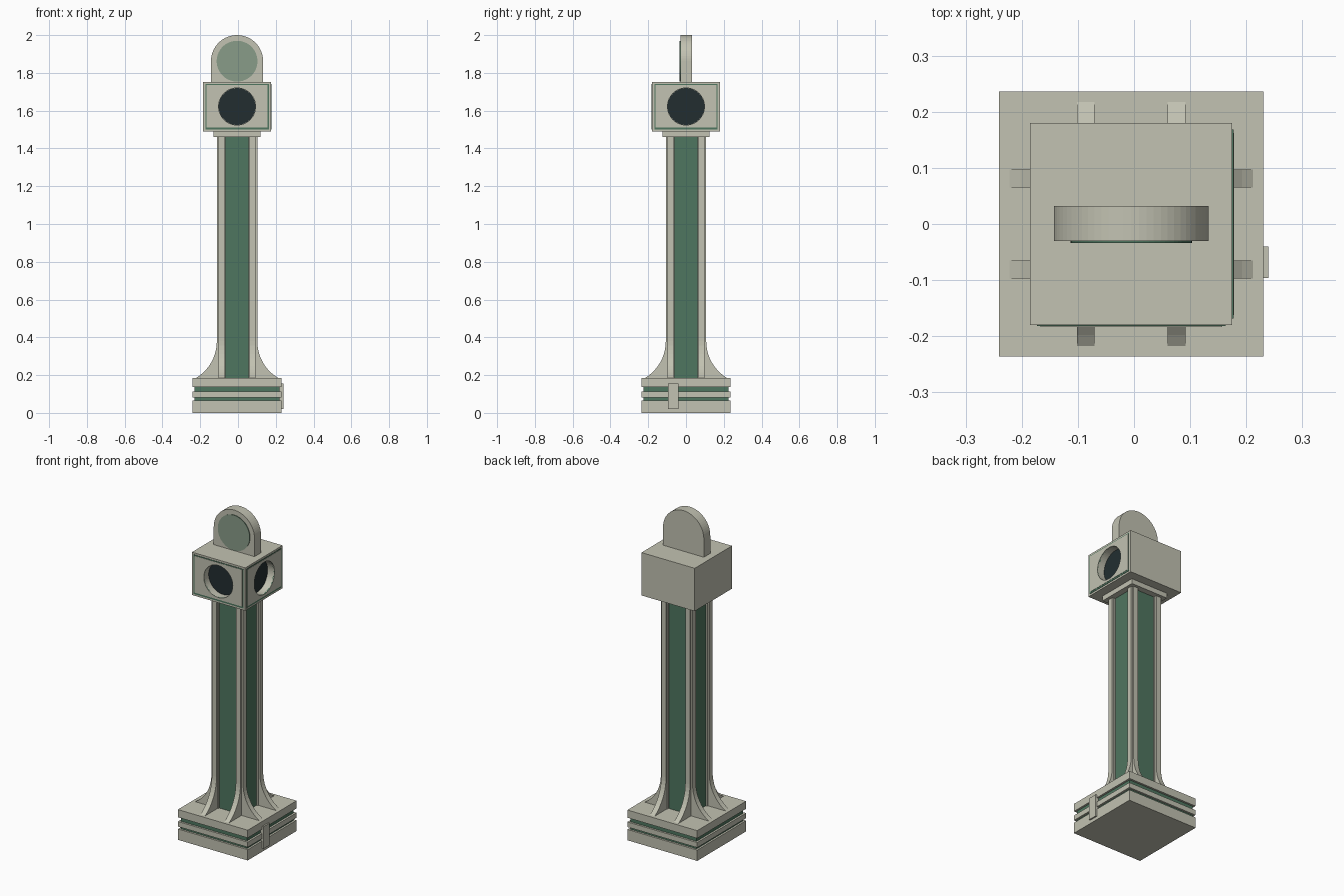
import bpy, bmesh, math
from mathutils import Matrix

if "Cube" in bpy.data.objects:
    bpy.data.objects.remove(bpy.data.objects["Cube"])

CX = -0.005  # tower axis; the door plate sticks out on +x


def material(name, rgb):
    m = bpy.data.materials.new(name)
    m.diffuse_color = (*rgb, 1)
    m.use_nodes = True
    m.node_tree.nodes["Principled BSDF"].inputs["Base Color"].default_value = m.diffuse_color
    return m


STONE = material("warm_stone", (0.54, 0.54, 0.445))
GREEN = material("copper_green", (0.078, 0.18, 0.115))
PALE = material("pale_green", (0.25, 0.335, 0.25))
DARK = material("dark_opening", (0.016, 0.027, 0.03))


def finish(name, bm, mat):
    bmesh.ops.recalc_face_normals(bm, faces=bm.faces)
    me = bpy.data.meshes.new(name)
    bm.to_mesh(me)
    bm.free()
    ob = bpy.data.objects.new(name, me)
    bpy.context.collection.objects.link(ob)
    me.materials.append(mat)
    return ob


def box(name, x, y, z, mat, turn=0):
    """Box from ranges around the tower axis, turned about it."""
    bm = bmesh.new()
    bmesh.ops.create_cube(bm, size=1)
    for v in bm.verts:
        v.co = [r[0] + (c + 0.5) * (r[1] - r[0]) for r, c in zip((x, y, z), v.co)]
    bm.transform(Matrix.Translation((CX, 0, 0)) @ Matrix.Rotation(turn, 4, 'Z'))
    return finish(name, bm, mat)


def slab(name, half, z0, z1, mat):
    return box(name, (-half, half), (-half, half), (z0, z1), mat)


def extrude(name, profile, y0, y1, mat, turn=0):
    """Extrude an (x, z) outline along y, then turn it about the axis."""
    bm = bmesh.new()
    f = bm.faces.new([bm.verts.new((x, y0, z)) for x, z in profile])
    r = bmesh.ops.extrude_face_region(bm, geom=[f])
    for v in r["geom"]:
        if isinstance(v, bmesh.types.BMVert):
            v.co.y = y1
    bm.transform(Matrix.Translation((CX, 0, 0)) @ Matrix.Rotation(turn, 4, 'Z'))
    return finish(name, bm, mat)


def circle(r, z, n=64):
    return [(r * math.cos(2 * math.pi * i / n), z + r * math.sin(2 * math.pi * i / n))
            for i in range(n)]


# Banded plinth: stone courses with recessed green grooves
for i, (a, b) in enumerate([(0, 0.066), (0.081, 0.112), (0.138, 0.185)]):
    slab(f"plinth_course_{i}", 0.236, a, b, STONE)
for i, (a, b) in enumerate([(0.066, 0.081), (0.112, 0.138)]):
    slab(f"plinth_groove_{i}", 0.224, a, b, GREEN)
box("door_plate", (0.22, 0.245), (-0.096, -0.04), (0.02, 0.155), STONE)

# Shaft with two flared ribs on each face
slab("shaft_core", 0.088, 0.185, 1.46, GREEN)
flare = [(0.06, 0.185)]
for i in range(10, -1, -1):
    t = math.radians(60) * i / 10
    flare.append((0.107 + 0.22 * (1 - math.cos(t)), 0.38 - 0.225 * math.sin(t)))
flare += [(0.107, 1.46), (0.06, 1.46)]
for side in range(4):
    for j, s in enumerate((-1, 1)):
        extrude(f"rib_{side}_{j}", flare, s * 0.065, s * 0.097, STONE, side * math.pi / 2)

# Head block on its collar
slab("collar", 0.125, 1.46, 1.49, STONE)
head = slab("head_block", 0.18, 1.49, 1.752, STONE)

# Round recessed openings with framed plates on the front and right
for side, turn in (("front", 0), ("right", math.pi / 2)):
    trim = box(f"{side}_trim", (-0.168, 0.168), (-0.182, -0.175), (1.501, 1.741), GREEN, turn)
    plate = box(f"{side}_plate", (-0.162, 0.162), (-0.1835, -0.175), (1.511, 1.736), STONE, turn)
    cutter = extrude(f"{side}_cutter", circle(0.098, 1.622), -0.2, -0.135, STONE, turn)
    cutter.hide_render = True
    cutter.hide_set(True)
    for part in (head, trim, plate):
        m = part.modifiers.new("round_opening", 'BOOLEAN')
        m.operation = 'DIFFERENCE'
        m.solver = 'EXACT'
        m.object = cutter
    extrude(f"{side}_opening", circle(0.0975, 1.622), -0.137, -0.13, DARK, turn)

# Arched crest with a round medallion
arch = [(-0.138, 1.75), (0.138, 1.75)]
arch += [(0.138 * math.cos(math.pi * i / 32), 1.862 + 0.138 * math.sin(math.pi * i / 32))
         for i in range(33)]
crest = extrude("crest", arch, -0.03, 0.032, STONE)
medallion = extrude("medallion", circle(0.108, 1.862), -0.034, -0.029, PALE)

# The medallion has a darker rim
medallion.data.materials.append(GREEN)
for f in medallion.data.polygons:
    f.material_index = 0 if abs(f.normal.y) > 0.5 else 1
